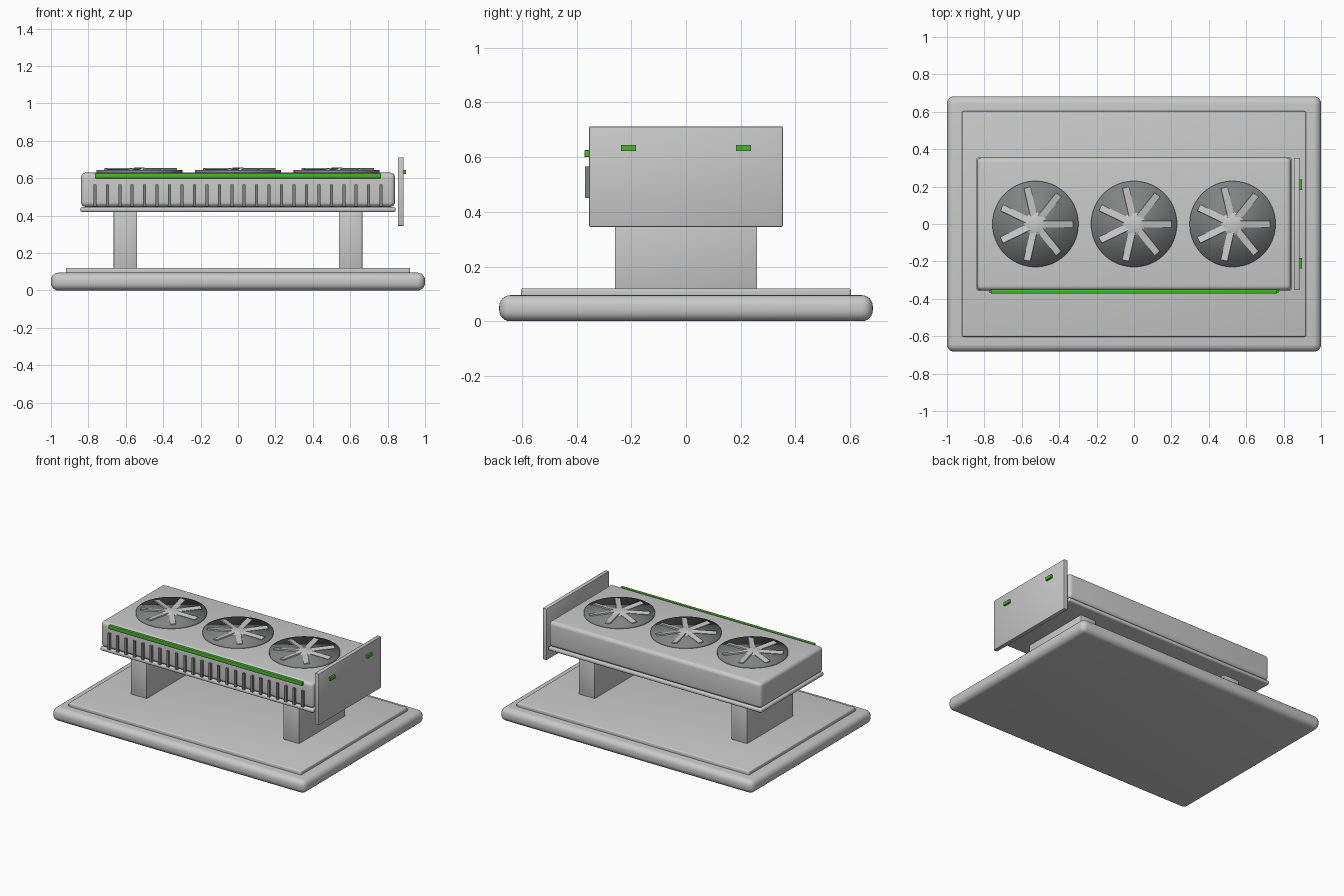
import bpy, math

if "Cube" in bpy.data.objects:
    bpy.data.objects.remove(bpy.data.objects["Cube"])


def material(name, rgb):
    m = bpy.data.materials.new(name)
    m.diffuse_color = (*rgb, 1)
    m.use_nodes = True
    m.node_tree.nodes["Principled BSDF"].inputs["Base Color"].default_value = m.diffuse_color
    return m


LIGHT = material("light_grey", (0.58, 0.59, 0.58))
DARK = material("dark_grey", (0.22, 0.23, 0.225))
GREEN = material("green", (0.07, 0.45, 0.03))


def finish(name, mat):
    ob = bpy.context.object
    ob.name = name
    ob.data.materials.append(mat)
    return ob


def box(name, mat, x, y, z, bevel=0.0, segments=4):
    """Box from (min, max) ranges with optional rounded edges."""
    r = (x, y, z)
    bpy.ops.mesh.primitive_cube_add(size=1, location=[(a + b) / 2 for a, b in r])
    ob = finish(name, mat)
    ob.scale = [b - a for a, b in r]
    bpy.ops.object.transform_apply(location=False, rotation=False, scale=True)
    if bevel:
        mod = ob.modifiers.new("rounding", 'BEVEL')
        mod.width = bevel
        mod.segments = segments
        bpy.ops.object.modifier_apply(modifier=mod.name)
        bpy.ops.object.shade_smooth_by_angle(angle=math.radians(35))
    return ob


# Stand: rounded base, inset top plate and two pillars
box("base", LIGHT, (-1, 1), (-0.683, 0.683), (0, 0.095), 0.04, 6)
box("base_top_plate", LIGHT, (-0.92, 0.92), (-0.603, 0.603), (0.08, 0.12), 0.008, 3)
for s, side in ((-1, "left"), (1, "right")):
    box(f"{side}_pillar", LIGHT, (s * 0.6025 - 0.0625, s * 0.6025 + 0.0625),
        (-0.26, 0.26), (0.11, 0.43), 0.004, 2)

# Card body: back plate, cooler shroud and end bracket
box("back_plate", LIGHT, (-0.843, 0.843), (-0.355, 0.355), (0.419, 0.447), 0.011)
box("shroud", LIGHT, (-0.84, 0.84), (-0.355, 0.355), (0.447, 0.63), 0.026, 5)
box("end_bracket", LIGHT, (0.855, 0.885), (-0.354, 0.354), (0.345, 0.712), 0.004, 2)

# Green light strip and bracket ports
box("light_strip", GREEN, (-0.765, 0.765), (-0.372, -0.35), (0.6, 0.626), 0.004, 2)
for s, side in ((-1, "front"), (1, "rear")):
    box(f"{side}_port", GREEN, (0.88, 0.899), (s * 0.21 - 0.027, s * 0.21 + 0.027),
        (0.622, 0.645))

# Row of cooling fins along the front
for i in range(24):
    x = -0.765 + i * 1.53 / 23
    box(f"fin_{i + 1}", DARK, (x - 0.008, x + 0.008), (-0.369, -0.35), (0.45, 0.566))

# Three fans: disc, seven pitched blades and a domed hub
for n, cx in enumerate((-0.527, 0, 0.527), 1):
    bpy.ops.mesh.primitive_cylinder_add(vertices=48, radius=0.23, depth=0.025,
                                        location=(cx, 0, 0.6325))
    finish(f"fan_{n}_disc", DARK)
    bpy.ops.object.shade_smooth()
    for k in range(7):
        a = k * math.tau / 7
        blade = box(f"fan_{n}_blade_{k + 1}", LIGHT, (-0.08, 0.08), (-0.018, 0.018),
                    (-0.004, 0.004))
        blade.location = (cx + 0.12 * math.cos(a), 0.12 * math.sin(a), 0.648)
        blade.rotation_euler = (0.2, 0, a)
    bpy.ops.mesh.primitive_uv_sphere_add(segments=32, ring_count=16, radius=1,
                                         location=(cx, 0, 0.642))
    hub = finish(f"fan_{n}_hub", LIGHT)
    hub.scale = (0.063, 0.063, 0.016)
    bpy.ops.object.shade_smooth()
